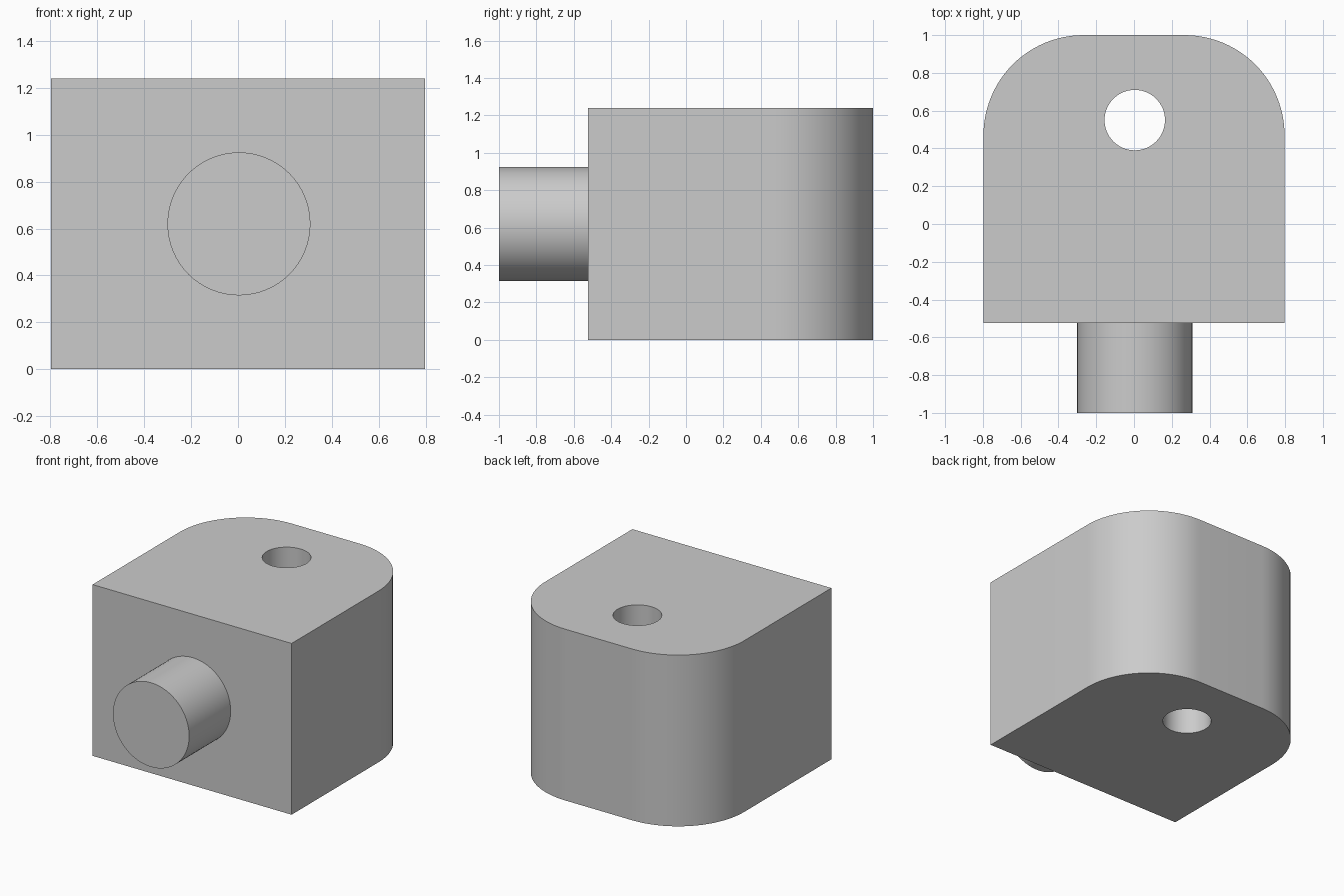
import bpy
import bmesh
from math import cos, sin, pi, radians
from mathutils import Matrix, Vector

cube = bpy.data.objects.get("Cube")
if cube:
    bpy.data.objects.remove(cube, do_unlink=True)

HALF_W, HEIGHT = 0.797, 1.24
FRONT, BACK = -0.525, 1.0
CORNER = 0.53

grey = bpy.data.materials.new("light_grey")
grey.use_nodes = True
colour = (0.6, 0.6, 0.6, 1)
grey.diffuse_color = colour
grey.node_tree.nodes["Principled BSDF"].inputs["Base Color"].default_value = colour


def make_object(name, bm):
    bmesh.ops.recalc_face_normals(bm, faces=bm.faces)
    mesh = bpy.data.meshes.new(name)
    bm.to_mesh(mesh)
    bm.free()
    mesh.materials.append(grey)
    obj = bpy.data.objects.new(name, mesh)
    bpy.context.collection.objects.link(obj)
    return obj


def cylinder(name, radius, depth, matrix):
    bm = bmesh.new()
    bmesh.ops.create_cone(bm, cap_ends=True, segments=64, radius1=radius,
                          radius2=radius, depth=depth, matrix=matrix)
    return make_object(name, bm)


def smooth(obj):
    bpy.ops.object.select_all(action="DESELECT")
    obj.select_set(True)
    bpy.context.view_layer.objects.active = obj
    bpy.ops.object.shade_smooth_by_angle(angle=radians(30))


# Block: square at the front, two rounded corners at the back
steps = 24
outline = [(-HALF_W, FRONT), (HALF_W, FRONT)]
for side, start in ((1, 0), (-1, pi / 2)):
    for i in range(steps + 1):
        a = start + pi / 2 * i / steps
        outline.append((side * (HALF_W - CORNER) + CORNER * cos(a),
                        BACK - CORNER + CORNER * sin(a)))
bm = bmesh.new()
base = bm.faces.new([bm.verts.new((x, y, 0)) for x, y in outline])
top = bmesh.ops.extrude_face_region(bm, geom=[base])["geom"]
bmesh.ops.translate(bm, vec=Vector((0, 0, HEIGHT)),
                    verts=[v for v in top if isinstance(v, bmesh.types.BMVert)])
# Restore the bottom cap if the extrusion consumed it
bmesh.ops.holes_fill(bm, edges=[e for e in bm.edges if e.is_boundary], sides=0)
block = make_object("block", bm)

# Vertical through hole
cutter = cylinder("hole_cutter", 0.16, HEIGHT * 2,
                  Matrix.Translation((0.004, 0.55, HEIGHT / 2)))
cutter.hide_render = True
cut = block.modifiers.new("through_hole", "BOOLEAN")
cut.operation = "DIFFERENCE"
cut.solver = "EXACT"
cut.object = cutter
bpy.context.view_layer.objects.active = block
block.select_set(True)
bpy.ops.object.modifier_apply(modifier=cut.name)
bpy.data.objects.remove(cutter, do_unlink=True)
smooth(block)

# Round pin on the front, seated slightly into the block
seat = FRONT + 0.01
pin = cylinder("front_pin", 0.305, seat + 1,
               Matrix.Translation((0.004, (seat - 1) / 2, HEIGHT / 2))
               @ Matrix.Rotation(pi / 2, 4, "X"))
smooth(pin)
